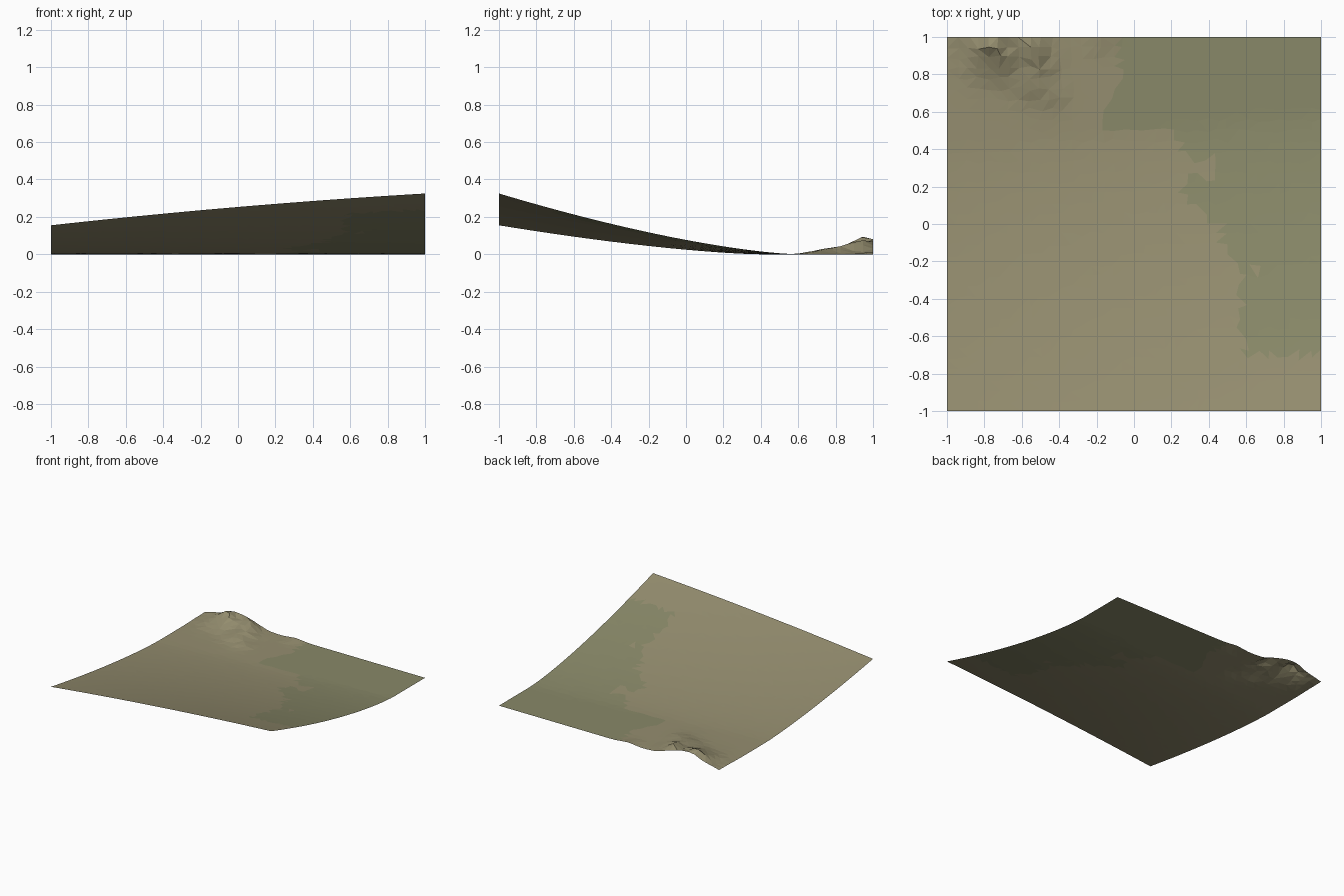
import bpy, bmesh, math, random
from mathutils import Vector, noise

if "Cube" in bpy.data.objects:
    bpy.data.objects.remove(bpy.data.objects["Cube"])

random.seed(4)
N = 36  # grid cells per side


def bump(x, y, cx, cy, rx, ry, h):
    return h * math.exp(-((x - cx) / rx) ** 2 - ((y - cy) / ry) ** 2)


def height(x, y):
    # smooth slope rising toward the front edge
    crest = 0.253 + 0.085 * x - 0.013 * x * x
    run = 1.5 + 0.1 * x
    z = crest * max(0, (run - 1 - y) / run) ** 1.47
    # rocky mound in the back left corner
    mound = bump(x, y, -0.73, 0.99, 0.17, 0.17, 0.08)
    mound += bump(x, y, -0.55, 0.88, 0.10, 0.14, 0.045)
    mound += bump(x, y, -0.47, 0.70, 0.09, 0.09, 0.018)
    mound += bump(x, y, -0.17, 1.0, 0.07, 0.07, 0.014)
    mound *= 1 + 0.5 * noise.noise(Vector((x * 9, y * 9, 2)))
    return max(0, z + mound)


def is_grassy(x, y):
    edge = -0.1 if y > 0.5 else 0.35 if y > 0 else 0.55
    if y < -0.7:
        edge = 1.2
    return x + 0.25 * noise.noise(Vector((x * 5, y * 5, 7))) > edge


# ground sheet: jittered, triangulated grid
bm = bmesh.new()
bmesh.ops.create_grid(bm, x_segments=N, y_segments=N, size=1)
for v in bm.verts:
    if abs(v.co.x) < 0.999:
        v.co.x += random.uniform(-0.012, 0.012)
    if abs(v.co.y) < 0.999:
        v.co.y += random.uniform(-0.012, 0.012)
    v.co.z = height(v.co.x, v.co.y)
bmesh.ops.triangulate(bm, faces=bm.faces[:])

# sandy and grassy patches
for f in bm.faces:
    c = f.calc_center_median()
    f.material_index = int(is_grassy(c.x, c.y))
    f.smooth = False

mesh = bpy.data.meshes.new("terrain")
bm.to_mesh(mesh)
bm.free()
for name, color in (("dry_ground", (0.30, 0.27, 0.16, 1)),
                    ("grassy_ground", (0.25, 0.25, 0.14, 1))):
    mat = bpy.data.materials.new(name)
    mat.diffuse_color = color
    mat.use_nodes = True
    mat.node_tree.nodes["Principled BSDF"].inputs["Base Color"].default_value = mat.diffuse_color
    mesh.materials.append(mat)
bpy.context.collection.objects.link(bpy.data.objects.new("terrain", mesh))
